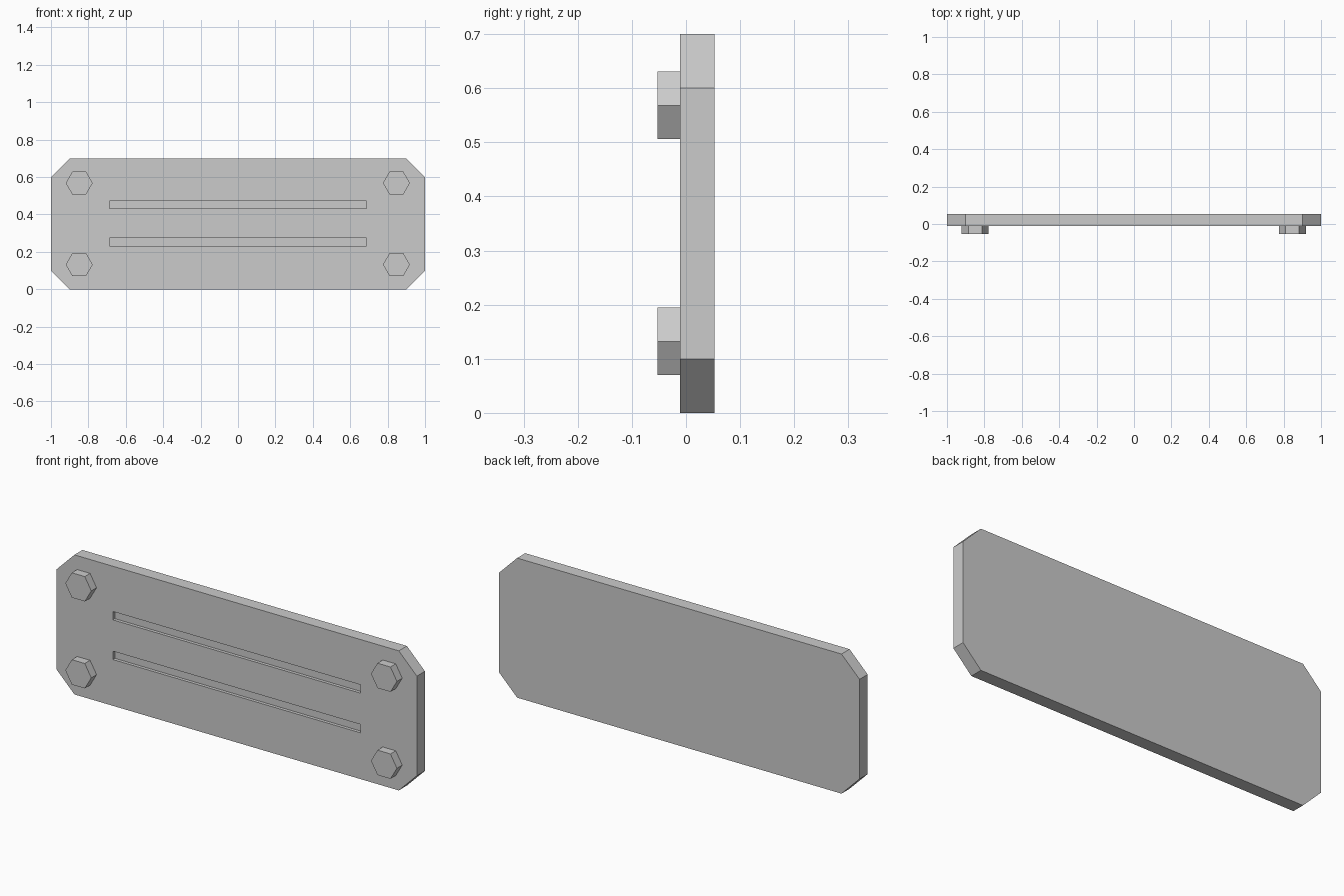
import bpy
import bmesh
from math import cos, sin, pi

if "Cube" in bpy.data.objects:
    bpy.data.objects.remove(bpy.data.objects["Cube"], do_unlink=True)

# One plain grey for every part
grey = bpy.data.materials.new("light_grey")
grey.use_nodes = True
grey.diffuse_color = (0.6, 0.6, 0.6, 1)
grey.node_tree.nodes["Principled BSDF"].inputs["Base Color"].default_value = (0.6, 0.6, 0.6, 1)

FRONT, BACK = -0.011, 0.053
HEIGHT, CUT = 0.70, 0.10


def prism(name, outline, y_front, y_back):
    """Extrude an (x, z) outline from y_front to y_back."""
    bm = bmesh.new()
    face = bm.faces.new([bm.verts.new((x, y_front, z)) for x, z in outline])
    extruded = bmesh.ops.extrude_face_region(bm, geom=[face], use_keep_orig=True)
    verts = [g for g in extruded["geom"] if isinstance(g, bmesh.types.BMVert)]
    bmesh.ops.translate(bm, verts=verts, vec=(0, y_back - y_front, 0))
    bmesh.ops.recalc_face_normals(bm, faces=bm.faces)
    mesh = bpy.data.meshes.new(name)
    bm.to_mesh(mesh)
    bm.free()
    mesh.materials.append(grey)
    obj = bpy.data.objects.new(name, mesh)
    bpy.context.collection.objects.link(obj)
    return obj


# Plate with chamfered corners
plate = prism("plate", [
    (-1 + CUT, 0), (1 - CUT, 0), (1, CUT), (1, HEIGHT - CUT),
    (1 - CUT, HEIGHT), (-1 + CUT, HEIGHT), (-1, HEIGHT - CUT), (-1, CUT),
], FRONT, BACK)

# Two shallow slots cut into the front
for level, z in (("lower", 0.253), ("upper", 0.452)):
    x, h = 0.687, 0.021
    cutter = prism(level + "_slot_cutter",
                   [(-x, z - h), (x, z - h), (x, z + h), (-x, z + h)],
                   FRONT - 0.05, FRONT + 0.016)
    cutter.hide_render = True
    cutter.hide_viewport = True
    cutter.display_type = 'WIRE'
    cut = plate.modifiers.new(level + "_slot", 'BOOLEAN')
    cut.operation = 'DIFFERENCE'
    cut.solver = 'EXACT'
    cut.object = cutter

# Hexagonal bolt heads, one near each corner
RADIUS = 0.072
for side, x in (("right", -0.849), ("left", 0.847)):
    for level, z in (("lower", 0.132), ("upper", 0.568)):
        hexagon = [(x + RADIUS * cos(i * pi / 3), z + RADIUS * sin(i * pi / 3))
                   for i in range(6)]
        prism(f"{level}_{side}_bolt", hexagon, -BACK, FRONT)
